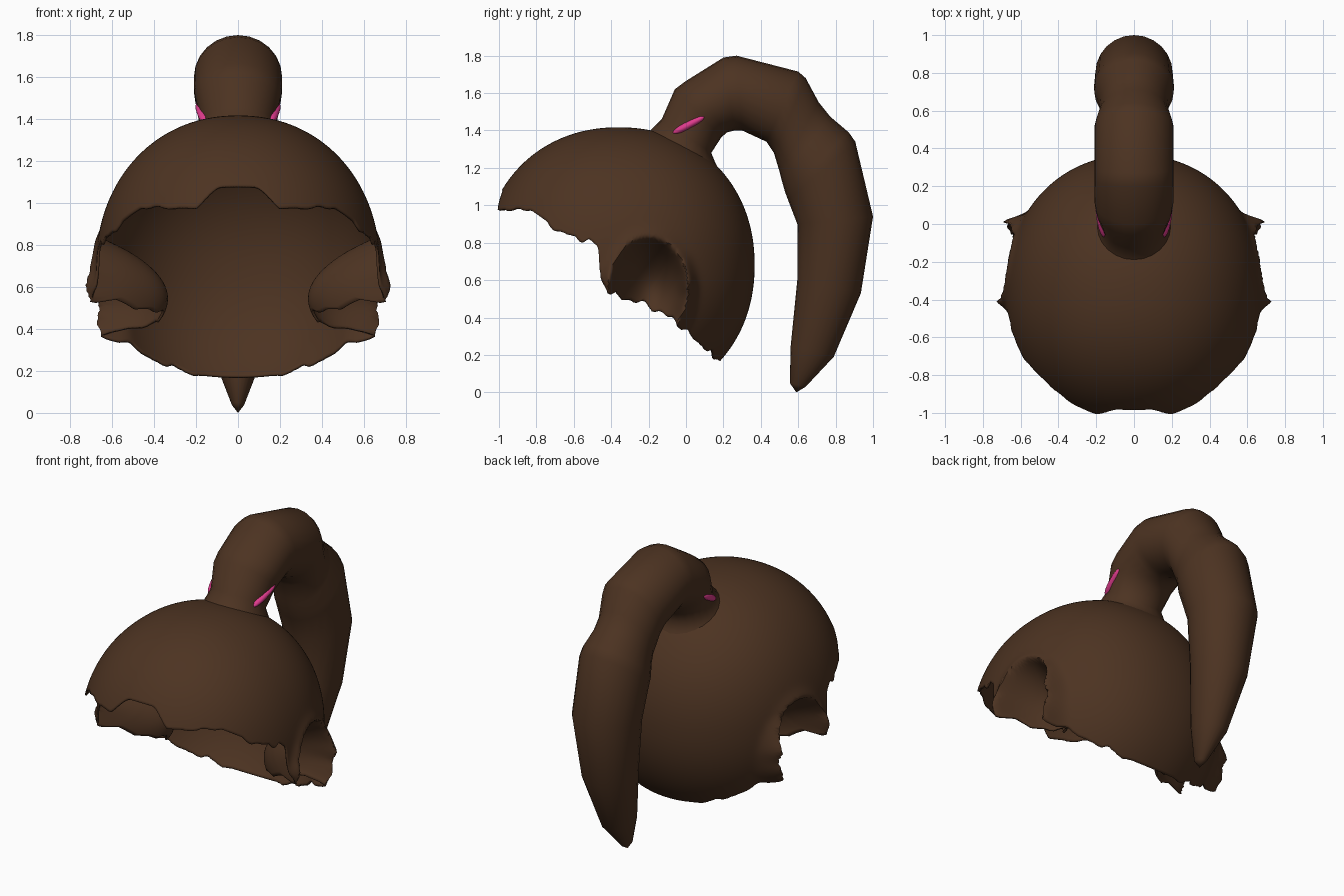
import bpy, bmesh, math
from mathutils import Vector

if "Cube" in bpy.data.objects:
    bpy.data.objects.remove(bpy.data.objects["Cube"])


def material(name, rgb):
    m = bpy.data.materials.new(name)
    m.diffuse_color = (*rgb, 1)
    m.use_nodes = True
    m.node_tree.nodes["Principled BSDF"].inputs["Base Color"].default_value = m.diffuse_color
    return m


BROWN = material("dark brown hair", (0.073, 0.033, 0.0155))
PINK = material("pink band", (0.75, 0.045, 0.27))


def finish(name, bm, mat, angle=60):
    bmesh.ops.recalc_face_normals(bm, faces=bm.faces)
    me = bpy.data.meshes.new(name)
    bm.to_mesh(me)
    bm.free()
    me.materials.append(mat)
    ob = bpy.data.objects.new(name, me)
    bpy.context.collection.objects.link(ob)
    bpy.ops.object.select_all(action='DESELECT')
    ob.select_set(True)
    bpy.context.view_layer.objects.active = ob
    bpy.ops.object.shade_smooth_by_angle(angle=math.radians(angle))
    return ob


def lerp_table(table, t):
    if t <= table[0][0]:
        return table[0][1]
    for (a, va), (b, vb) in zip(table, table[1:]):
        if t <= b:
            return va + (vb - va) * (t - a) / (b - a)
    return table[-1][1]


# Scalp shell: rounded form grown from a tilted pole down to a ragged hairline
CENTRE, RADII = Vector((0, -0.36, 0.68)), Vector((0.678, 0.727, 0.737))
POWER = 2.12
HAIRLINE = [(-0.84, 0.98), (-0.80, 0.96), (-0.70, 0.87), (-0.47, 0.79),
            (-0.455, 0.60), (-0.40, 0.53), (-0.20, 0.47), (-0.05, 0.38),
            (0.08, 0.25), (0.14, 0.225), (0.15, 0.172), (0.2, 0.165)]
FRINGE = [(0.09, 0.10), (0.13, 0.07), (0.20, 0.0)]


def hairline(p):
    z = lerp_table(HAIRLINE, p.y)
    if p.y < -0.8:
        z += lerp_table(FRINGE, abs(p.x))
    ragged = 0.004 if p.y < -0.6 or p.y > 0.12 else 0.01
    return z + ragged * (math.sin(47 * p.y) + math.sin(83 * p.y + 1))


def ear_fold(p):
    """Push a soft pocket into the side, with a raised ragged lip around it."""
    if abs(p.x) < 0.3:
        return p
    dy, dz = (p.y + 0.20) / 0.21, (p.z - 0.56) / 0.27
    r = math.hypot(dy, dz)
    a = math.atan2(dz, dy)
    move = 0.0
    if r < 1:
        move -= 0.31 * (1 - r * r) ** 1.05
    low = min(1, max(0, (0.8 - dz) / 0.8))
    lip = 0.015 + low * (0.06 + 0.025 * dy + 0.008 * math.sin(7 * a) + 0.006 * math.sin(13 * a + 1))
    move += lip * math.exp(-((r - 1.0) / 0.17) ** 2)
    side = math.copysign(1, p.x)
    return Vector((p.x + side * move, p.y, p.z))


POLE = Vector((0, 0.57, 0.82)).normalized()
SIDE = Vector((1, 0, 0))
FRONT = POLE.cross(SIDE)
AZ, ROWS = 320, 80


def on_head(az, th):
    d = POLE * math.cos(th) + (SIDE * math.cos(az) + FRONT * math.sin(az)) * math.sin(th)
    d /= sum(abs(c) ** POWER for c in d) ** (1 / POWER)
    return CENTRE + Vector((d.x * RADII.x, d.y * RADII.y, d.z * RADII.z))


bm = bmesh.new()
pole = bm.verts.new(on_head(0, 0))
columns = []
for i in range(AZ):
    az = 2 * math.pi * i / AZ
    end = 0.5
    while end < 2.6:
        p = on_head(az, end)
        if p.z < hairline(p):
            break
        end += 0.005
    columns.append([bm.verts.new(ear_fold(on_head(az, end * (j + 1) / ROWS)))
                    for j in range(ROWS)])
for a, b in zip(columns, columns[1:] + columns[:1]):
    bm.faces.new((pole, a[0], b[0]))
    for j in range(ROWS - 1):
        bm.faces.new((a[j], a[j + 1], b[j + 1], b[j]))
shell = finish("scalp_hair", bm, BROWN)
thick = shell.modifiers.new("thickness", 'SOLIDIFY')
thick.thickness = 0.012
thick.offset = -1

# Ponytail: rings given by outer point (y, z), inner point (y, z), half width
RINGS = [((-0.30, 1.33), (0.24, 1.08), 0.25),
         ((-0.19, 1.40), (0.16, 1.22), 0.195),
         ((-0.13, 1.46), (0.135, 1.28), 0.172),
         ((-0.06, 1.62), (0.19, 1.365), 0.20),
         ((0.00, 1.665), (0.22, 1.39), 0.208),
         ((0.20, 1.79), (0.26, 1.40), 0.21),
         ((0.27, 1.80), (0.30, 1.40), 0.21),
         ((0.60, 1.715), (0.43, 1.34), 0.21),
         ((0.64, 1.68), (0.47, 1.28), 0.20),
         ((0.71, 1.55), (0.50, 1.18), 0.18),
         ((0.77, 1.475), (0.51, 1.14), 0.185),
         ((0.87, 1.39), (0.53, 1.07), 0.21),
         ((0.905, 1.34), (0.545, 1.03), 0.212),
         ((1.0, 0.94), (0.595, 0.90), 0.205),
         ((0.935, 0.53), (0.595, 0.60), 0.165),
         ((0.79, 0.19), (0.56, 0.25), 0.1),
         ((0.64, 0.03), (0.555, 0.05), 0.03)]
SEG = 24
bm = bmesh.new()
loops = []
for outer, inner, w in RINGS:
    o, n = Vector((0, *outer)), Vector((0, *inner))
    mid, half = (o + n) / 2, (o - n) / 2
    ring = []
    for k in range(SEG):
        t = 2 * math.pi * k / SEG
        ring.append(bm.verts.new(mid + half * math.cos(t) + Vector((w * math.sin(t), 0, 0))))
    loops.append(ring)
for a, b in zip(loops, loops[1:]):
    for k in range(SEG):
        bm.faces.new((a[k], a[(k + 1) % SEG], b[(k + 1) % SEG], b[k]))
tip = bm.verts.new((0, 0.59, 0.0))
for k in range(SEG):
    bm.faces.new((loops[-1][k], loops[-1][(k + 1) % SEG], tip))
finish("ponytail", bm, BROWN)

# Hair tie: blunt slanted slivers showing on both sides of the ponytail root
for s, label in ((1, "right"), (-1, "left")):
    bm = bmesh.new()
    bmesh.ops.create_uvsphere(bm, u_segments=20, v_segments=12, radius=1)
    tilt = math.radians(28)
    for v in bm.verts:
        x, z = v.co.x * 0.024, v.co.z * 0.02
        y = math.copysign(abs(v.co.y) ** 0.7, v.co.y) * 0.097
        v.co = Vector((s * (0.172 + 0.17 * y + x),
                       0.015 + y * math.cos(tilt) - z * math.sin(tilt),
                       1.43 + y * math.sin(tilt) + z * math.cos(tilt)))
    finish("hair_tie_" + label, bm, PINK)
